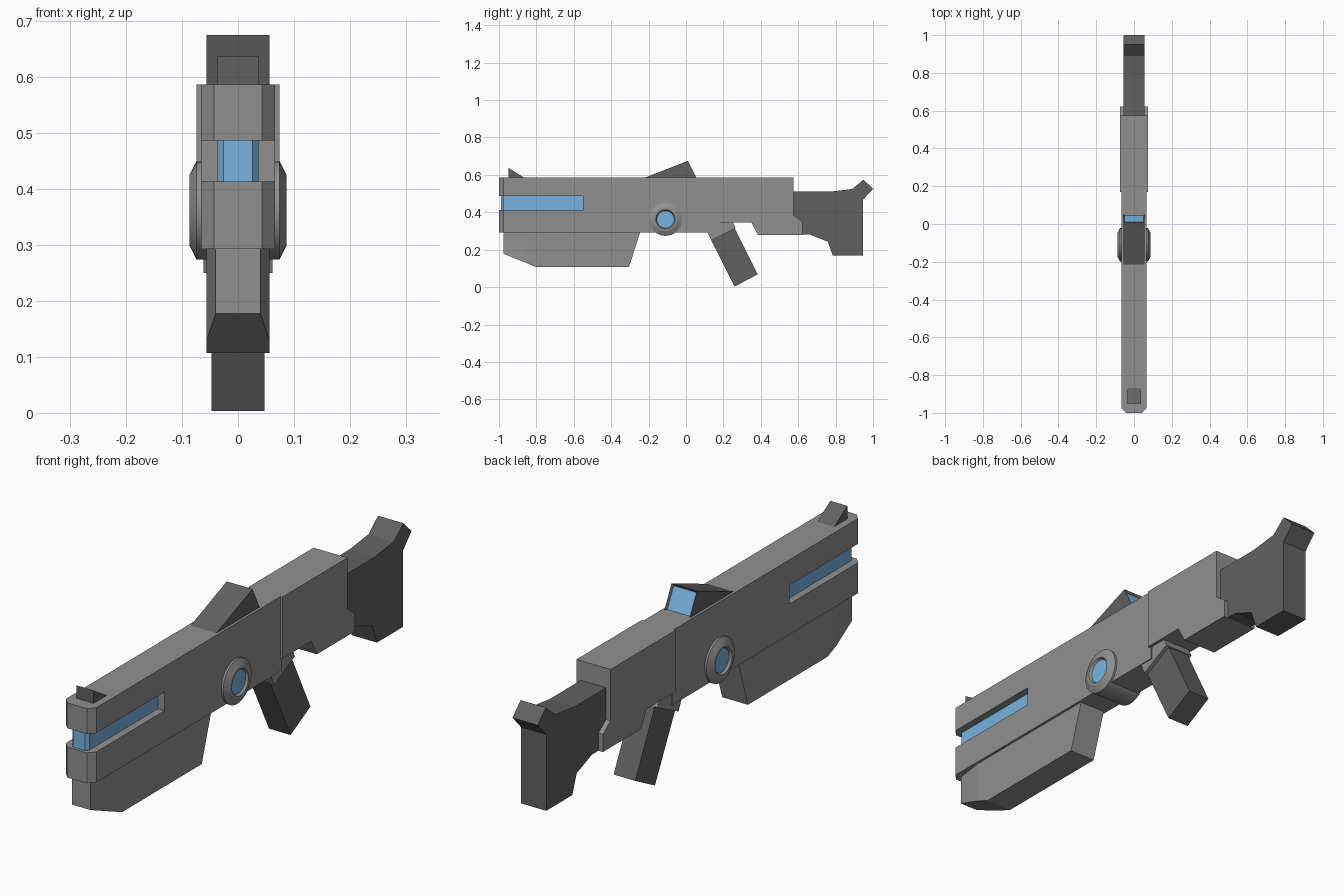
import bpy, bmesh, math
from mathutils import Matrix, Vector

if "Cube" in bpy.data.objects:
    bpy.data.objects.remove(bpy.data.objects["Cube"])


def material(name, rgb):
    m = bpy.data.materials.new(name)
    m.diffuse_color = (*rgb, 1)
    m.use_nodes = True
    m.node_tree.nodes["Principled BSDF"].inputs["Base Color"].default_value = m.diffuse_color
    return m


BLUE = material("blue_glow", (0.19, 0.45, 0.75))
LIGHT = material("light_grey", (0.28, 0.28, 0.28))
DARK = material("dark_grey", (0.12, 0.12, 0.12))


def finish(name, bm, mat):
    bmesh.ops.recalc_face_normals(bm, faces=bm.faces)
    me = bpy.data.meshes.new(name)
    bm.to_mesh(me)
    bm.free()
    ob = bpy.data.objects.new(name, me)
    bpy.context.collection.objects.link(ob)
    me.materials.append(mat)
    return ob


def extrude(bm, pts, vec):
    f = bm.faces.new([bm.verts.new(p) for p in pts])
    r = bmesh.ops.extrude_face_region(bm, geom=[f])
    bmesh.ops.translate(bm, vec=vec, verts=[v for v in r["geom"] if isinstance(v, bmesh.types.BMVert)])


def side_prism(name, profile, hw, mat):
    """Side (y, z) profile extruded across the width."""
    bm = bmesh.new()
    extrude(bm, [(-hw, y, z) for y, z in profile], (2 * hw, 0, 0))
    return finish(name, bm, mat)


def plan_prism(name, half, z0, z1, mat):
    """Half plan (x, y), mirrored in x and extruded upward."""
    bm = bmesh.new()
    pts = half + [(-x, y) for x, y in reversed(half)]
    extrude(bm, [(x, y, z0) for x, y in pts], (0, 0, z1 - z0))
    return finish(name, bm, mat)


def loft(name, stations, mat):
    """Rectangles along y: (y_bottom, y_top, half_width, z_bottom, z_top)."""
    bm = bmesh.new()
    rings = []
    for yb, yt, w, zb, zt in stations:
        rings.append([bm.verts.new(p) for p in ((-w, yb, zb), (w, yb, zb), (w, yt, zt), (-w, yt, zt))])
    for a, b in zip(rings, rings[1:]):
        for i in range(4):
            j = (i + 1) % 4
            bm.faces.new((a[i], a[j], b[j], b[i]))
    bm.faces.new(rings[0])
    bm.faces.new(rings[-1])
    return finish(name, bm, mat)


def lathe_x(name, half, centre, mat, n=32):
    """Half (x, radius) profile mirrored in x and spun around the x axis."""
    bm = bmesh.new()
    prof = [(-x, r) for x, r in reversed(half)] + half
    rings = []
    for x, r in prof:
        ring = []
        for k in range(n):
            a = 2 * math.pi * k / n
            ring.append(bm.verts.new((x, centre[0] + r * math.cos(a), centre[1] + r * math.sin(a))))
        rings.append(ring)
    for a, b in zip(rings, rings[1:]):
        for i in range(n):
            j = (i + 1) % n
            bm.faces.new((a[i], a[j], b[j], b[i]))
    bm.faces.new(rings[0])
    bm.faces.new(rings[-1])
    ob = finish(name, bm, mat)
    bpy.ops.object.select_all(action='DESELECT')
    ob.select_set(True)
    bpy.context.view_layer.objects.active = ob
    bpy.ops.object.shade_smooth_by_angle(angle=math.radians(25))
    return ob


# Barrel housing with a slot wrapped around its front
body = plan_prism("barrel_housing", [(0.043, -1.0), (0.066, -0.975), (0.066, 0.18)], 0.293, 0.587, LIGHT)
cutter = plan_prism("slot_cutter", [(0.03, -0.98), (0.03, -0.55), (0.2, -0.55), (0.2, -1.2)], 0.413, 0.487, LIGHT)
cutter.hide_render = True
cutter.hide_viewport = True
cut = body.modifiers.new("slot", 'BOOLEAN')
cut.operation = 'DIFFERENCE'
cut.solver = 'EXACT'
cut.object = cutter

# Glowing core inside the slot
plan_prism("energy_core", [(0.026, -0.988), (0.037, -0.975), (0.037, -0.54)], 0.41, 0.49, BLUE)

# Lower handguard, tapering at the front
loft("handguard", [(-0.975, -0.975, 0.04, 0.178, 0.295), (-0.855, -0.855, 0.056, 0.13, 0.295),
                   (-0.80, -0.80, 0.056, 0.107, 0.295), (-0.305, -0.245, 0.056, 0.107, 0.295)], LIGHT)

# Receiver
side_prism("receiver", [(0.17, 0.587), (0.575, 0.587), (0.575, 0.385), (0.622, 0.35), (0.622, 0.28),
                        (0.385, 0.28), (0.35, 0.345), (0.17, 0.345)], 0.074, LIGHT)

# Grip and the wider collar holding it
side_prism("grip_collar", [(0.115, 0.293), (0.135, 0.25), (0.265, 0.315), (0.245, 0.36), (0.115, 0.36)],
           0.062, LIGHT)
side_prism("grip", [(0.13, 0.26), (0.26, 0.003), (0.383, 0.068), (0.258, 0.32)], 0.047, DARK)

# Shoulder stock
side_prism("stock", [(0.56, 0.51), (0.77, 0.51), (0.89, 0.525), (0.949, 0.575), (1.0, 0.525), (0.947, 0.468),
                     (0.947, 0.168), (0.785, 0.168), (0.758, 0.243), (0.665, 0.28), (0.56, 0.283)], 0.055, DARK)

# Sights: rear hood with a recessed glowing screen, front blade
hood = side_prism("rear_sight", [(-0.22, 0.585), (0.01, 0.675), (0.055, 0.585)], 0.056, DARK)
hood.data.materials.append(BLUE)
bm = bmesh.new()
bm.from_mesh(hood.data)
bm.faces.ensure_lookup_table()
screen = max(bm.faces, key=lambda f: f.normal.y)
bmesh.ops.inset_region(bm, faces=[screen], thickness=0.009)
bmesh.ops.translate(bm, vec=screen.normal * -0.008, verts=screen.verts)
screen.material_index = 1
bm.to_mesh(hood.data)
bm.free()
side_prism("front_sight", [(-0.95, 0.585), (-0.95, 0.638), (-0.865, 0.585)], 0.037, DARK)

# Round hub through the body with a glowing lens on both sides
HUB = (-0.11, 0.362)
lathe_x("hub", [(0.074, 0.088), (0.087, 0.062), (0.087, 0.052), (0.076, 0.045)], HUB, LIGHT)
lathe_x("hub_lens", [(0.078, 0.0462)], HUB, BLUE)
